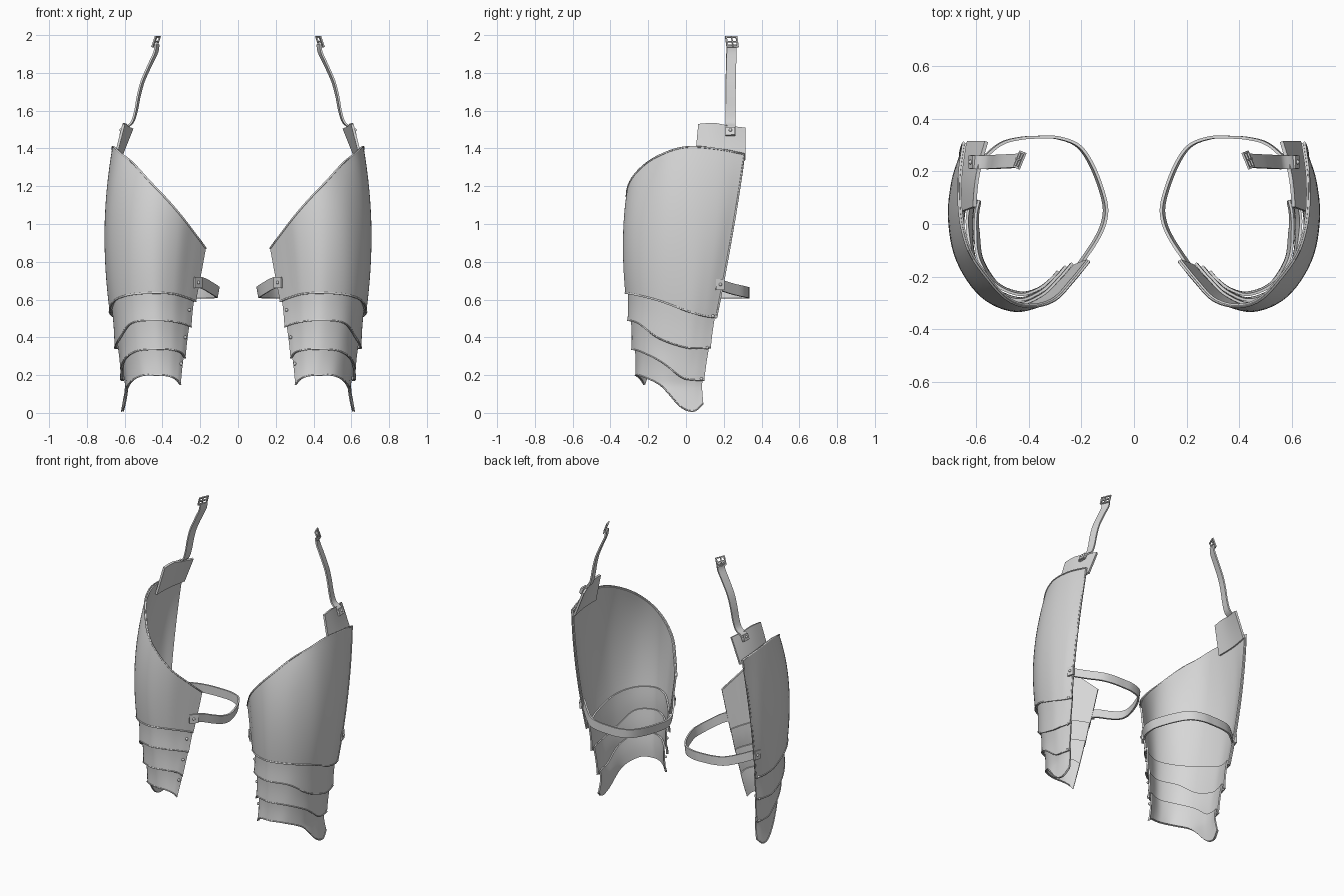
import bpy, bmesh, math
from mathutils import Vector, Matrix

if "Cube" in bpy.data.objects:
    bpy.data.objects.remove(bpy.data.objects["Cube"])

steel = bpy.data.materials.new("plain_steel")
steel.diffuse_color = (0.68, 0.68, 0.68, 1)
steel.use_nodes = True
steel.node_tree.nodes["Principled BSDF"].inputs["Base Color"].default_value = steel.diffuse_color

# Plan outlines of one leg guard, inner front edge -> front -> outer back edge
LEVELS = [0.15, 0.63, 0.90, 1.40]
PLAN = [
    [(.305, -.22), (.33, -.237), (.37, -.252), (.43, -.255), (.505, -.23), (.58, -.13), (.607, -.03), (.61, .04), (.60, .09)],
    [(.215, -.16), (.27, -.22), (.345, -.287), (.45, -.321), (.575, -.265), (.658, -.145), (.69, .01), (.678, .11), (.65, .185)],
    [(.165, -.14), (.24, -.22), (.325, -.297), (.45, -.334), (.58, -.278), (.675, -.14), (.706, .02), (.693, .15), (.66, .235)],
    [(.10, -.10), (.15, -.18), (.27, -.26), (.435, -.255), (.545, -.18), (.62, -.105), (.66, .01), (.665, .16), (.645, .313)],
]
# Edge heights along the same outline
TOP = [.87, .955, 1.055, 1.20, 1.32, 1.378, 1.408, 1.398, 1.37]
CUTS = [
    [.59, .61, .63, .635, .625, .595, .54, .515, .505],
    [.455, .47, .485, .49, .475, .395, .348, .342, .345],
    [.29, .32, .335, .337, .325, .275, .19, .175, .173],
    [.15, .175, .195, .20, .195, .145, .035, .01, .05],
]


def spline(vals, t):
    """Catmull-Rom through a list of floats or vectors, t in 0..1."""
    n = len(vals) - 1
    i = min(int(t * n), n - 1)
    f = t * n - i
    b, c = vals[i], vals[i + 1]
    a = vals[i - 1] if i > 0 else b * 2 - c
    d = vals[i + 2] if i + 2 <= n else c * 2 - b
    return b + (c - a) * (f / 2) + (a * 2 - b * 5 + c * 4 - d) * (f * f / 2) + (b * 3 - a - c * 3 + d) * (f ** 3 / 2)


def surf(u, z, off=0.0):
    """Point on the guard at outline position u and height z."""
    zc = max(z, 0.15)
    p = Vector((0, 0))
    for i, zi in enumerate(LEVELS):
        w = 1.0
        for j, zj in enumerate(LEVELS):
            if i != j:
                w *= (zc - zj) / (zi - zj)
        p += spline([Vector(q) for q in PLAN[i]], u) * w
    p += (p - Vector((.42, .0))).normalized() * off
    return Vector((p.x, p.y, z))


def finish(ob, thick=0.0, angle=35):
    """Thicken, mirror to the other leg, shade."""
    bpy.ops.object.select_all(action='DESELECT')
    ob.select_set(True)
    bpy.context.view_layer.objects.active = ob
    if ob.type == 'CURVE':
        bpy.ops.object.convert(target='MESH')
        ob = bpy.context.object
    ob.data.materials.clear()
    ob.data.materials.append(steel)
    if thick:
        m = ob.modifiers.new("thickness", 'SOLIDIFY')
        m.thickness, m.offset = thick, -1
        bpy.ops.object.modifier_apply(modifier=m.name)
    m = ob.modifiers.new("mirror", 'MIRROR')
    m.use_mirror_merge = False
    bpy.ops.object.modifier_apply(modifier=m.name)
    bpy.ops.object.shade_smooth_by_angle(angle=math.radians(angle))


def add(name, data):
    ob = bpy.data.objects.new(name, data)
    bpy.context.collection.objects.link(ob)
    return ob


def grid(name, fn, nu, nv, thick):
    verts = [fn(i / nu, j / nv) for i in range(nu + 1) for j in range(nv + 1)]
    k = nv + 1
    faces = [(i * k + j, (i + 1) * k + j, (i + 1) * k + j + 1, i * k + j + 1)
             for i in range(nu) for j in range(nv)]
    me = bpy.data.meshes.new(name)
    me.from_pydata(verts, [], faces)
    finish(add(name, me), thick)


def bead(name, pts, r=0.005):
    cu = bpy.data.curves.new(name, 'CURVE')
    cu.dimensions = '3D'
    cu.bevel_depth, cu.bevel_resolution, cu.use_fill_caps = r, 1, True
    sp = cu.splines.new('POLY')
    sp.points.add(len(pts) - 1)
    for q, p in zip(sp.points, pts):
        q.co = (*p, 1)
    finish(add(name, cu), angle=60)


def ribbon(name, pts, w0, w1, n, thick):
    """Band along pts whose width vector turns from w0 to w1."""
    pts, w0, w1 = [Vector(p) for p in pts], Vector(w0), Vector(w1)
    grid(name, lambda u, v: spline(pts, u) + w0.lerp(w1, u) * (v - .5), n, 1, thick)


def boxes(name, parts):
    """Boxes given as (centre, size, rotation matrix)."""
    bm = bmesh.new()
    for c, s, rot in parts:
        bmesh.ops.create_cube(bm, size=1, matrix=Matrix.Translation(c) @ rot.to_4x4() @ Matrix.Diagonal((*s, 1)))
    me = bpy.data.meshes.new(name)
    bm.to_mesh(me)
    bm.free()
    finish(add(name, me))


def rivets(name, pts, r=0.009):
    bm = bmesh.new()
    for p in pts:
        bmesh.ops.create_uvsphere(bm, u_segments=10, v_segments=6, radius=r, matrix=Matrix.Translation(p))
    me = bpy.data.meshes.new(name)
    bm.to_mesh(me)
    bm.free()
    finish(add(name, me))


# Main thigh plate with rolled rims
def thigh(u, v):
    lo, hi = spline(CUTS[0], u), spline(TOP, u)
    return surf(u, lo + (hi - lo) * v)


N = 48
grid("thigh_plate", thigh, N, 20, 0.012)
bead("thigh_plate_rim", [thigh(i / N, 1) for i in range(N + 1)] + [thigh(1, 1 - j / 12) for j in range(1, 13)])
bead("thigh_plate_lower_rim", [thigh(i / N, 0) for i in range(N + 1)])

# Three overlapping lames above the knee
for k in range(1, 4):
    def lame(u, v, k=k):
        lo, hi = spline(CUTS[k], u), spline(CUTS[k - 1], u) + .025
        return surf(u, lo + (hi - lo) * v, .004 - .019 * v - .004 * math.sin(math.pi * v))
    grid(f"lame_{k}", lame, N, 8, 0.01)
    bead(f"lame_{k}_rim", [lame(i / N, 0) for i in range(N + 1)], 0.004)

# Rivets at both ends of each lame
rivets("lame_rivets", [surf(.06, z, -.006) for z in (.545, .40, .26)]
       + [surf(.965, z) for z in (.512, .345, .18)])

# Hip tab leaning inward above the outer edge
TAB_TOP = [1.53, 1.535, 1.52, 1.51]


def tab(u, v):
    y = .047 + .268 * u + .018 * v * (1 - u)
    z = 1.34 + (spline(TAB_TOP, u) - 1.34) * v
    bow = .010 * math.sin(math.pi * u)
    return Vector((.660 - .026 * u + bow - (.048 + .02 * u) * v, y, z))


grid("hip_tab", tab, 10, 4, 0.014)

# Hanging strap above the tab
ribbon("hip_strap", [(.622, .235, 1.47), (.605, .235, 1.51), (.565, .235, 1.54), (.545, .236, 1.60), (.53, .237, 1.68),
                     (.508, .238, 1.76), (.468, .24, 1.85), (.44, .242, 1.91), (.434, .243, 1.95)],
       (.004, -.052, 0), (.018, -.052, 0), 32, 0.010)
lean = Matrix.Rotation(math.radians(-20), 3, 'Y')
boxes("hip_strap_plate", [((.616, .235, 1.492), (.010, .05, .04), lean)])
rivets("hip_strap_rivet", [(.620, .235, 1.497)])

# Buckle frame with centre bar and prong, turned a little to the front
c = Vector((.434, .243, 1.965))
turn = Matrix.Rotation(math.radians(22), 3, 'Z') @ lean
bars = [((0, s * .030, 0), (.008, .008, .062)) for s in (-1, 1)]
bars += [((0, 0, s * .027), (.008, .066, .008)) for s in (-1, 0, 1)]
bars += [((.005, 0, 0), (.006, .006, .056))]
boxes("hip_buckle", [(c + turn @ Vector(o), s, turn) for o, s in bars])

# Leg strap looping behind the thigh
ribbon("leg_strap", [(.212, -.172, .69), (.180, -.125, .685), (.136, -.057, .66), (.108, .01, .642), (.106, .085, .637),
                     (.148, .21, .635), (.205, .298, .635), (.285, .332, .635), (.36, .335, .636), (.435, .330, .638),
                     (.51, .308, .643), (.585, .245, .658), (.655, .178, .68)], (.012, 0, -.058), (.006, 0, -.058), 60, 0.011)
# End plates of the leg strap, turned to follow the guard
inner = Matrix.Rotation(math.radians(-48), 3, 'Z')
outer = Matrix.Rotation(math.radians(15), 3, 'Z')
boxes("leg_strap_plates", [((.213, -.172, .69), (.058, .012, .06), inner),
                           ((.663, .18, .68), (.014, .045, .06), outer)])
rivets("leg_strap_rivets", [(.209, -.178, .69), (.671, .182, .68)])
